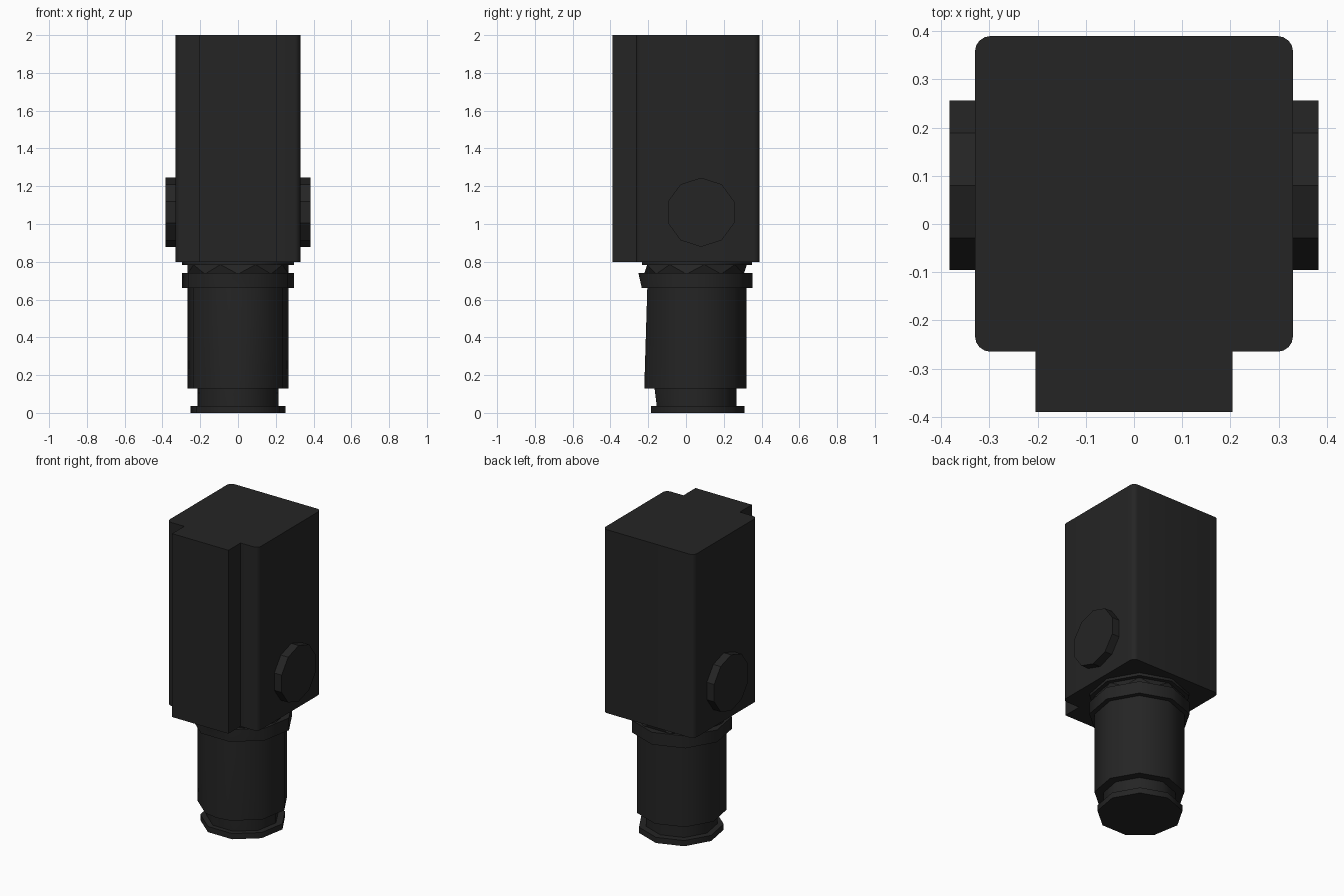
import bpy, bmesh, math

cube = bpy.data.objects.get("Cube")
if cube:
    bpy.data.objects.remove(cube)

black = bpy.data.materials.new("matte_black")
black.use_nodes = True
colour = (0.018, 0.018, 0.018, 1)
black.diffuse_color = colour
black.node_tree.nodes["Principled BSDF"].inputs["Base Color"].default_value = colour


def finish(name, bm, smooth_angle=0):
    """Turn a bmesh into an object, smooth below the given angle in degrees."""
    bmesh.ops.recalc_face_normals(bm, faces=bm.faces[:])
    for f in bm.faces:
        f.smooth = smooth_angle > 0
    for e in bm.edges:
        e.smooth = e.calc_face_angle(0) < math.radians(smooth_angle)
    mesh = bpy.data.meshes.new(name)
    bm.to_mesh(mesh)
    bm.free()
    mesh.materials.append(black)
    ob = bpy.data.objects.new(name, mesh)
    bpy.context.collection.objects.link(ob)
    return ob


def ring_angles(kind):
    """Nine corners starting at the back, optionally with an extra front corner."""
    angles = [90 + 40 * i for i in range(9)]
    if kind == "ten":
        angles.append(270)
    if kind == "turned":
        angles = [a + 20 for a in angles]
    return [math.radians(a) for a in angles]


def drum(name, z0, z1, radius, low, high, smooth_angle=42, cy=0.05):
    """Faceted drum, the hull of a lower and an upper ring."""
    bm = bmesh.new()
    for z, kind in ((z0, low), (z1, high)):
        for a in ring_angles(kind):
            bm.verts.new((radius * math.cos(a), cy + radius * math.sin(a), z))
    bmesh.ops.convex_hull(bm, input=bm.verts[:])
    bmesh.ops.dissolve_limit(bm, angle_limit=0.01, verts=bm.verts[:], edges=bm.edges[:])
    return finish(name, bm, smooth_angle)


# Housing: rounded block with a square rail down the front, extruded upwards
half, front, back, r = 0.33, -0.265, 0.39, 0.032
right_half = [(0.204, -0.39), (0.204, front)]
for cy, start in ((front + r, -90), (back - r, 0)):
    for i in range(5):
        a = math.radians(start + 22.5 * i)
        right_half.append((half - r + r * math.cos(a), cy + r * math.sin(a)))
outline = right_half + [(-x, y) for x, y in reversed(right_half)]
bm = bmesh.new()
base = bm.faces.new([bm.verts.new((x, y, 0.8)) for x, y in outline])
top = bmesh.ops.extrude_face_region(bm, geom=[base])["geom"]
bmesh.ops.translate(bm, vec=(0, 0, 1.2),
                    verts=[v for v in top if isinstance(v, bmesh.types.BMVert)])
finish("housing", bm, 30)

# Side buttons: ten-sided discs
for name, sx in (("left_button", 1), ("right_button", -1)):
    bm = bmesh.new()
    for x in (0.32, 0.383):
        for i in range(10):
            a = math.tau * i / 10
            bm.verts.new((sx * x, 0.08 + 0.185 * math.sin(a), 1.062 + 0.183 * math.cos(a)))
    bmesh.ops.convex_hull(bm, input=bm.verts[:])
    bmesh.ops.dissolve_limit(bm, angle_limit=0.01, verts=bm.verts[:], edges=bm.edges[:])
    finish(name, bm)

# Stem under the housing, from the top down
drum("top_flange", 0.782, 0.802, 0.3, "nine", "nine")
drum("faceted_neck", 0.735, 0.785, 0.272, "turned", "nine", 0)
drum("collar", 0.66, 0.74, 0.302, "nine", "ten")
drum("barrel", 0.13, 0.67, 0.271, "ten", "nine")
drum("lower_neck", 0.03, 0.135, 0.217, "nine", "ten")
drum("foot_flange", 0.0, 0.037, 0.256, "nine", "nine", cy=0.055)
